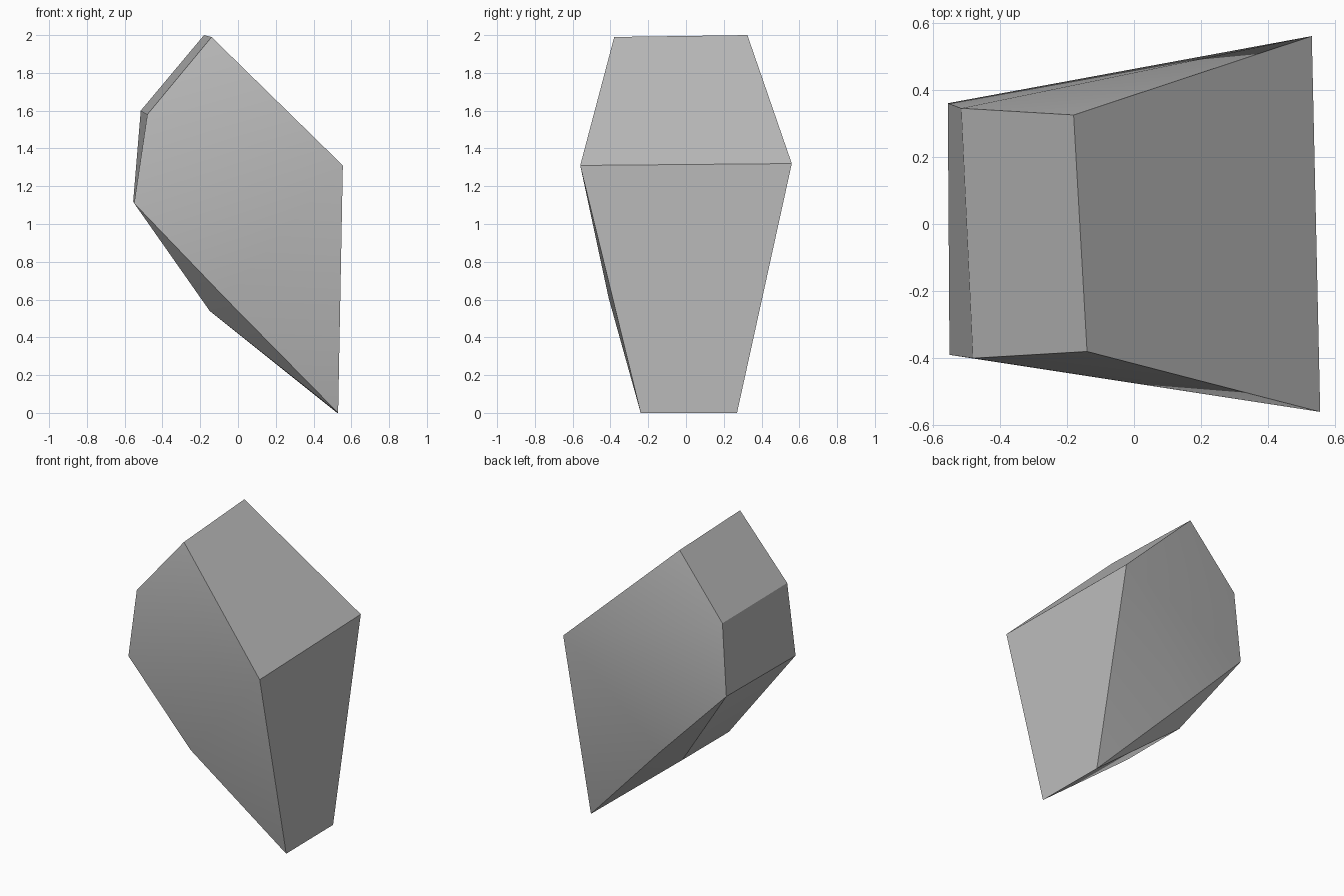
import bpy
import bmesh
import math

cube = bpy.data.objects.get("Cube")
if cube:
    bpy.data.objects.remove(cube, do_unlink=True)

# Stone colour
stone = bpy.data.materials.new("stone_grey")
stone.use_nodes = True
grey = (0.5, 0.5, 0.5, 1.0)
stone.diffuse_color = grey
stone.node_tree.nodes["Principled BSDF"].inputs["Base Color"].default_value = grey

# Matching corners of the front and back sides: crown, shoulder, hip, belly, foot, nose, keel
front = [(-0.14, -0.38, 1.99), (-0.48, -0.40, 1.58), (-0.55, -0.39, 1.11),
         (-0.07, -0.41, 0.61), (0.53, -0.24, 0.0), (0.555, -0.56, 1.31),
         (-0.15, -0.245, 0.54)]
back = [(-0.18, 0.325, 2.0), (-0.515, 0.345, 1.60), (-0.555, 0.36, 1.12),
        (-0.07, 0.38, 0.62), (0.525, 0.27, 0.0), (0.53, 0.56, 1.32),
        (-0.15, 0.255, 0.54)]
CROWN, SHOULDER, HIP, BELLY, FOOT, NOSE, KEEL = range(7)

bm = bmesh.new()
sides = [[bm.verts.new(p) for p in side] for side in (front, back)]

# Facets of each side: a fan around the nose, and the bevel under the belly
for s in sides:
    for a in (CROWN, SHOULDER, HIP, BELLY):
        bm.faces.new((s[NOSE], s[a], s[a + 1]))
    bm.faces.new((s[HIP], s[KEEL], s[BELLY]))
    bm.faces.new((s[BELLY], s[KEEL], s[FOOT]))

# Band of facets joining the two sides
band = (CROWN, SHOULDER, HIP, KEEL, FOOT, NOSE)
f, b = sides
for i, j in zip(band, band[1:] + band[:1]):
    bm.faces.new((f[i], f[j], b[j], b[i]))
bmesh.ops.recalc_face_normals(bm, faces=bm.faces[:])

mesh = bpy.data.meshes.new("rock")
bm.to_mesh(mesh)
bm.free()
mesh.materials.append(stone)
rock = bpy.data.objects.new("rock", mesh)
bpy.context.collection.objects.link(rock)

# Soft shading over the fans, crisp main edges
bpy.context.view_layer.objects.active = rock
rock.select_set(True)
bpy.ops.object.shade_smooth_by_angle(angle=math.radians(30))
